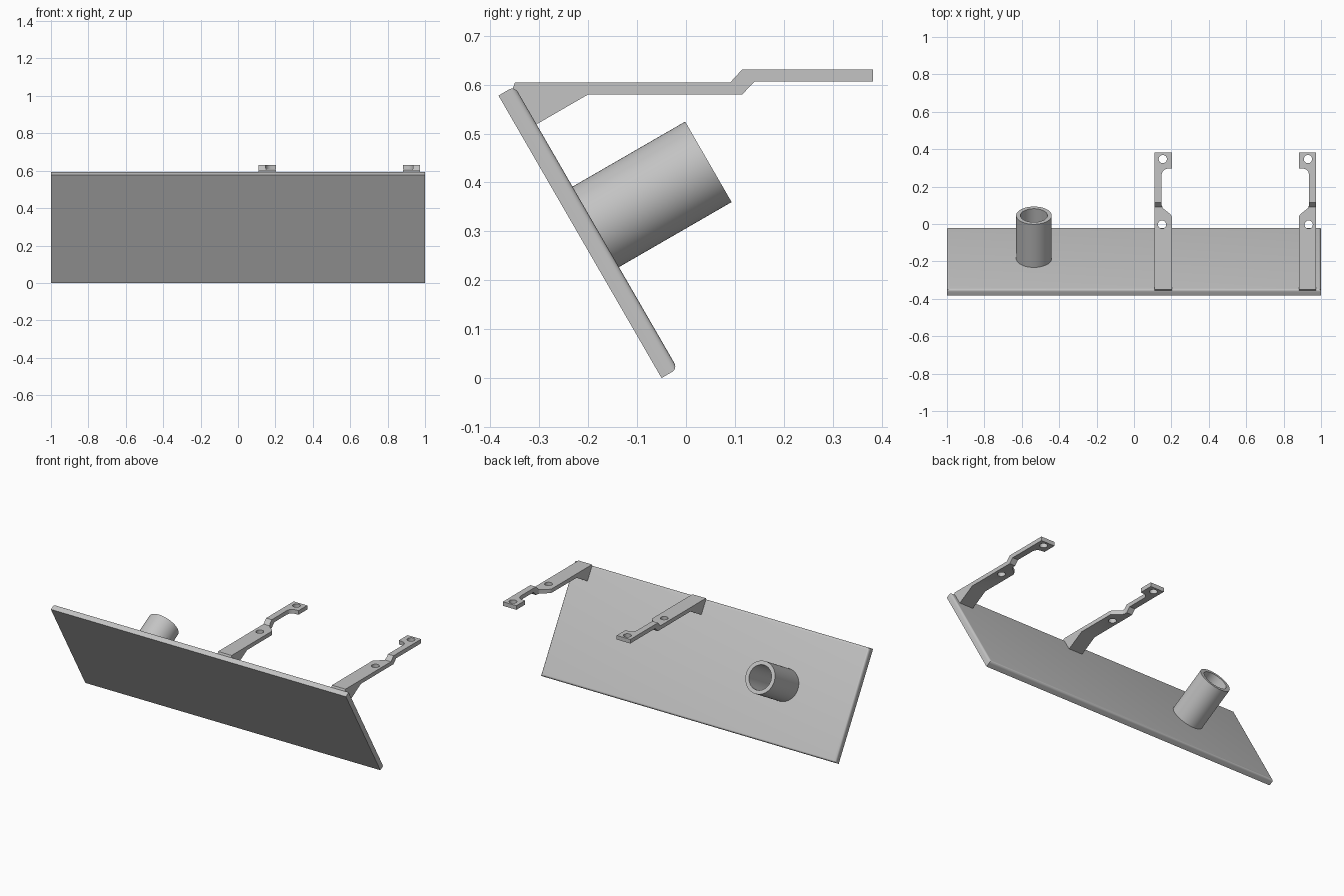
import bpy, bmesh
from math import radians
from mathutils import Matrix

cube = bpy.data.objects.get("Cube")
if cube:
    bpy.data.objects.remove(cube, do_unlink=True)

grey = bpy.data.materials.new("light grey")
grey.use_nodes = True
colour = (0.55, 0.55, 0.55, 1)
grey.diffuse_color = colour
grey.node_tree.nodes["Principled BSDF"].inputs["Base Color"].default_value = colour

# Frame of the tilted plate: local y is its back normal, local z runs up it
TILT = Matrix.Translation((0, -0.05, 0)) @ Matrix.Rotation(radians(30), 4, 'X')
THICK, HEIGHT = 0.038, 0.667


def finish(name, bm):
    bmesh.ops.recalc_face_normals(bm, faces=bm.faces)
    me = bpy.data.meshes.new(name)
    bm.to_mesh(me)
    bm.free()
    me.materials.append(grey)
    ob = bpy.data.objects.new(name, me)
    bpy.context.collection.objects.link(ob)
    return ob


def prism(name, points, offset):
    """Extrude a closed outline of 3D points."""
    bm = bmesh.new()
    face = bm.faces.new([bm.verts.new(p) for p in points])
    ext = bmesh.ops.extrude_face_region(bm, geom=[face])
    moved = [g for g in ext["geom"] if isinstance(g, bmesh.types.BMVert)]
    bmesh.ops.translate(bm, vec=offset, verts=moved)
    return finish(name, bm)


def activate(ob):
    bpy.ops.object.select_all(action='DESELECT')
    ob.select_set(True)
    bpy.context.view_layer.objects.active = ob


def smooth(ob):
    activate(ob)
    bpy.ops.object.shade_smooth_by_angle(angle=radians(35))


def combine(ob, cutter, operation):
    mod = ob.modifiers.new("cut", 'BOOLEAN')
    mod.object, mod.operation, mod.solver = cutter, operation, 'EXACT'
    activate(ob)
    bpy.ops.object.modifier_apply(modifier=mod.name)
    bpy.data.objects.remove(cutter, do_unlink=True)


# Plate, rounded along its back edges
bm = bmesh.new()
bmesh.ops.create_cube(bm, size=1)
bmesh.ops.scale(bm, vec=(2, THICK, HEIGHT), verts=bm.verts)
bmesh.ops.translate(bm, vec=(0, THICK / 2, HEIGHT / 2), verts=bm.verts)
back = [e for e in bm.edges if all(v.co.y > THICK / 2 for v in e.verts)]
bmesh.ops.bevel(bm, geom=back, offset=0.013, segments=5, profile=0.5, affect='EDGES')
bm.transform(TILT)
smooth(finish("plate", bm))

# Hollow tube standing on the back of the plate
bm = bmesh.new()
OUTER, INNER, LENGTH = 0.095, 0.072, 0.268
profile = [(INNER, 0), (OUTER, 0), (OUTER, LENGTH), (INNER, LENGTH)]
verts = [bm.verts.new((r, h, 0)) for r, h in profile]
edges = [bm.edges.new((verts[i], verts[(i + 1) % 4])) for i in range(4)]
bmesh.ops.spin(bm, geom=verts + edges, axis=(0, 1, 0), cent=(0, 0, 0),
               angle=radians(360), steps=64)
bmesh.ops.remove_doubles(bm, verts=bm.verts, dist=0.0005)
bm.transform(TILT @ Matrix.Translation((-0.535, THICK - 0.002, 0.335)))
smooth(finish("tube", bm))

# Bracket shapes: side profile (y, z), and plan outline (x, y)
SIDE = [(-0.35, 0.604), (0.09, 0.604), (0.115, 0.631), (0.382, 0.631),
        (0.382, 0.606), (0.14, 0.606), (0.115, 0.58), (-0.2, 0.58),
        (-0.302, 0.521), (-0.315, 0.521), (-0.355, 0.59)]
PLAN = [(0, -0.5), (0.092, -0.5), (0.092, 0.04), (0.085, 0.052), (0.044, 0.085),
        (0.038, 0.1), (0.038, 0.265), (0.042, 0.279), (0.053, 0.291),
        (0.067, 0.296), (0.092, 0.298), (0.092, 0.5), (0, 0.5)]
HOLES = [(0.04, -0.003), (0.044, 0.347)]


def bracket(name, x, side):
    """side is +1 or -1: the way the bracket widens from its straight edge."""
    ob = prism(name, [(x - 0.001 * side, y, z) for y, z in SIDE], (0.094 * side, 0, 0))
    outline = prism("outline", [(x + side * px, y, 0.4) for px, y in PLAN], (0, 0, 0.4))
    combine(ob, outline, 'INTERSECT')
    for px, y in HOLES:
        bm = bmesh.new()
        bmesh.ops.create_cone(bm, cap_ends=True, segments=32, radius1=0.022, radius2=0.022,
                              depth=0.3, matrix=Matrix.Translation((x + side * px, y, 0.6)))
        combine(ob, finish("hole", bm), 'DIFFERENCE')
    smooth(ob)


bracket("middle_bracket", 0.11, 1)
bracket("end_bracket", 0.974, -1)
